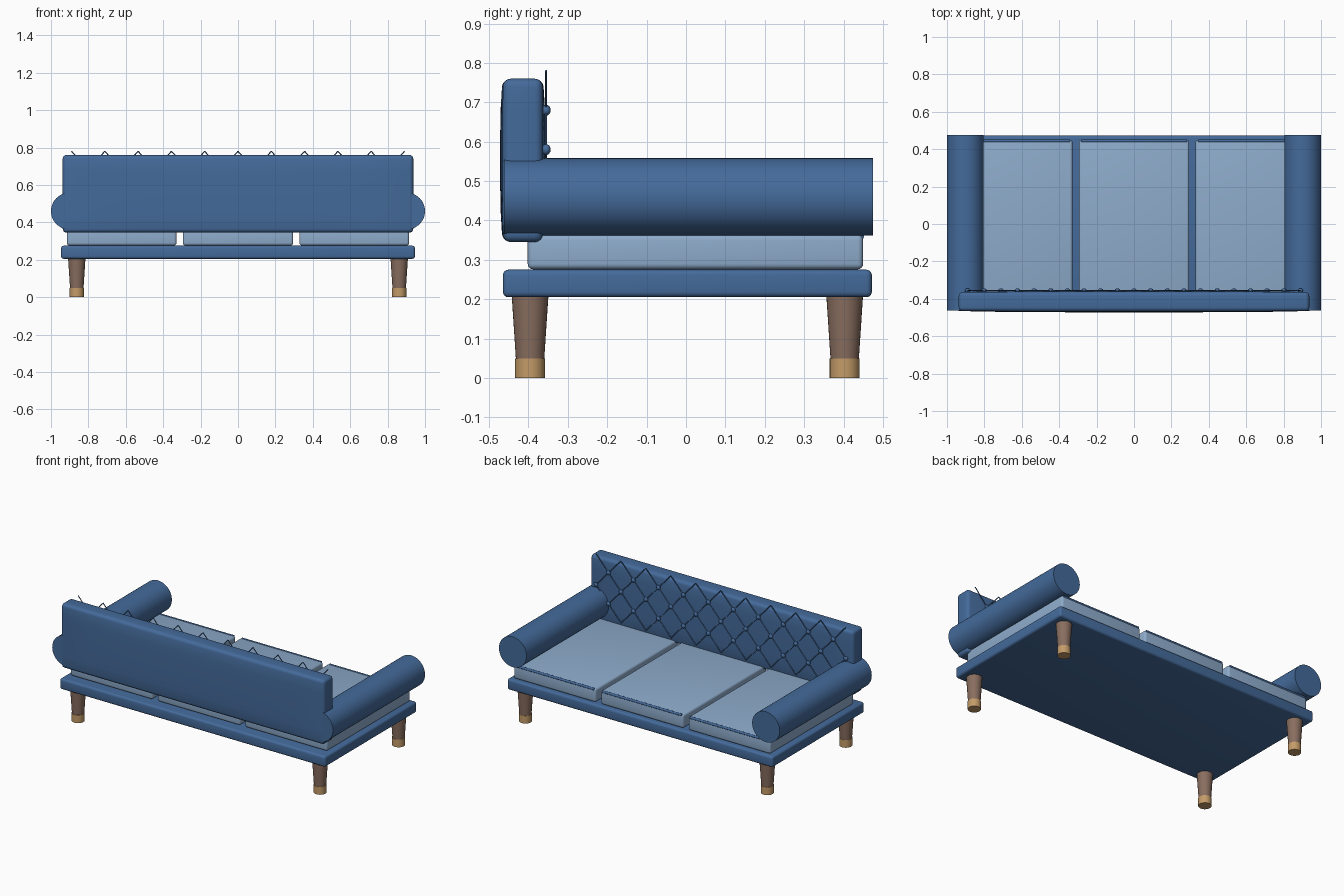
import bpy, bmesh, math
from mathutils import Vector

cube = bpy.data.objects.get("Cube")
if cube:
    bpy.data.objects.remove(cube, do_unlink=True)


def material(name, rgb, rough=0.7):
    m = bpy.data.materials.new(name)
    m.use_nodes = True
    m.diffuse_color = (*rgb, 1)
    bsdf = m.node_tree.nodes["Principled BSDF"]
    bsdf.inputs["Base Color"].default_value = (*rgb, 1)
    bsdf.inputs["Roughness"].default_value = rough
    return m


BLUE = material("blue fabric", (0.058, 0.145, 0.325))
LIGHT = material("light blue fabric", (0.27, 0.41, 0.60))
WOOD = material("brown wood", (0.25, 0.155, 0.115))
BRASS = material("tan leg cap", (0.55, 0.33, 0.14))


def finish(bm, name, mat, angle=40):
    me = bpy.data.meshes.new(name)
    bmesh.ops.recalc_face_normals(bm, faces=bm.faces)
    bm.to_mesh(me)
    bm.free()
    ob = bpy.data.objects.new(name, me)
    bpy.context.collection.objects.link(ob)
    me.materials.append(mat)
    bpy.ops.object.select_all(action='DESELECT')
    bpy.context.view_layer.objects.active = ob
    ob.select_set(True)
    bpy.ops.object.shade_smooth_by_angle(angle=math.radians(angle))
    return ob


def rounded_box(name, lo, hi, mat, r, bulge=0.0):
    """Box from lo to hi with rounded edges; bulge pushes the broad y faces outward."""
    lo, hi = Vector(lo), Vector(hi)
    mid, size = (lo + hi) / 2, hi - lo
    bm = bmesh.new()
    bmesh.ops.create_cube(bm, size=1)
    for v in bm.verts:
        v.co = Vector(a * b for a, b in zip(v.co, size)) + mid
    bmesh.ops.bevel(bm, geom=bm.edges[:], offset=r, segments=4, profile=0.5, affect='EDGES')
    if bulge:
        for axis, n in ((0, 10), (2, 6)):
            for i in range(1, n):
                p = mid.copy()
                p[axis] = lo[axis] + r + (size[axis] - 2 * r) * i / n
                no = Vector((0, 0, 0))
                no[axis] = 1
                bmesh.ops.bisect_plane(bm, geom=bm.verts[:] + bm.edges[:] + bm.faces[:],
                                       plane_co=p, plane_no=no)
        for v in bm.verts:
            u, w = 2 * (v.co.x - mid.x) / size.x, 2 * (v.co.z - mid.z) / size.z
            v.co.y += 2 * (v.co.y - mid.y) / size.y * bulge * (1 - u ** 4) * (1 - w ** 4)
    return finish(bm, name, mat)


def rod(name, a, b, r1, r2, mat, sides=32):
    """Capped cone or cylinder between two points."""
    a, b = Vector(a), Vector(b)
    bm = bmesh.new()
    bmesh.ops.create_cone(bm, cap_ends=True, segments=sides, radius1=r1, radius2=r2,
                          depth=(b - a).length)
    rot = (b - a).to_track_quat('Z', 'Y')
    for v in bm.verts:
        v.co = rot @ v.co + (a + b) / 2
    return finish(bm, name, mat)


# Platform and three seat cushions with a piped front edge
rounded_box("base", (-0.946, -0.465, 0.205), (0.946, 0.472, 0.275), BLUE, 0.014)
for side, x0, x1 in (("right", -0.915, -0.329), ("middle", -0.295, 0.295), ("left", 0.329, 0.915)):
    rounded_box(side + "_cushion", (x0, -0.402, 0.276), (x1, 0.45, 0.364), LIGHT, 0.014)
    rod(side + "_cushion_piping", (x0 + 0.012, 0.444, 0.359), (x1 - 0.012, 0.444, 0.359),
        0.008, 0.008, BLUE, 10)

# Backrest
rounded_box("backrest", (-0.937, -0.465, 0.345), (0.937, -0.364, 0.76), BLUE, 0.02, 0.007)

# Bolster arms and legs
for sx, side in ((-1, "right"), (1, "left")):
    rod(side + "_arm", (sx * 0.902, -0.462, 0.46), (sx * 0.902, 0.475, 0.46), 0.098, 0.098, BLUE, 64)
    for y, end in ((-0.396, "back"), (0.403, "front")):
        rod(f"{side}_{end}_leg", (sx * 0.862, y, 0.048), (sx * 0.862, y, 0.215), 0.036, 0.047, WOOD)
        rod(f"{side}_{end}_leg_cap", (sx * 0.862, y, 0), (sx * 0.862, y, 0.05), 0.038, 0.038, BRASS)

# Diamond tufting: crossing cords on a staggered grid, with a button at each crossing
STEP, RISE, TOP, FACE = 0.178, 0.1, 0.78, -0.355
cords, buttons = bmesh.new(), bmesh.new()


def cord(a, b, r=0.003):
    a, b = Vector(a), Vector(b)
    res = bmesh.ops.create_cone(cords, cap_ends=True, segments=6, radius1=r, radius2=r,
                                depth=(b - a).length)
    rot = (b - a).to_track_quat('Z', 'Y')
    for v in res["verts"]:
        v.co = rot @ v.co + (a + b) / 2


for row in range(5):
    z = TOP - row * RISE
    xs = [(k - 5 + 0.5 * (row % 2)) * STEP for k in range(11 - row % 2)]
    for x in xs:
        if row < 4:
            for d in (-1, 1):
                if abs(x + d * STEP / 2) < 0.9:
                    cord((x, FACE, z), (x + d * STEP / 2, FACE, z - RISE))
        if 0 < row < 4:
            res = bmesh.ops.create_uvsphere(buttons, u_segments=16, v_segments=8, radius=0.014)
            for v in res["verts"]:
                v.co = Vector((x + v.co.x, FACE + v.co.y * 0.8, z + v.co.z))
finish(cords, "tufting_cords", BLUE)
finish(buttons, "tufting_buttons", BLUE, 60)
